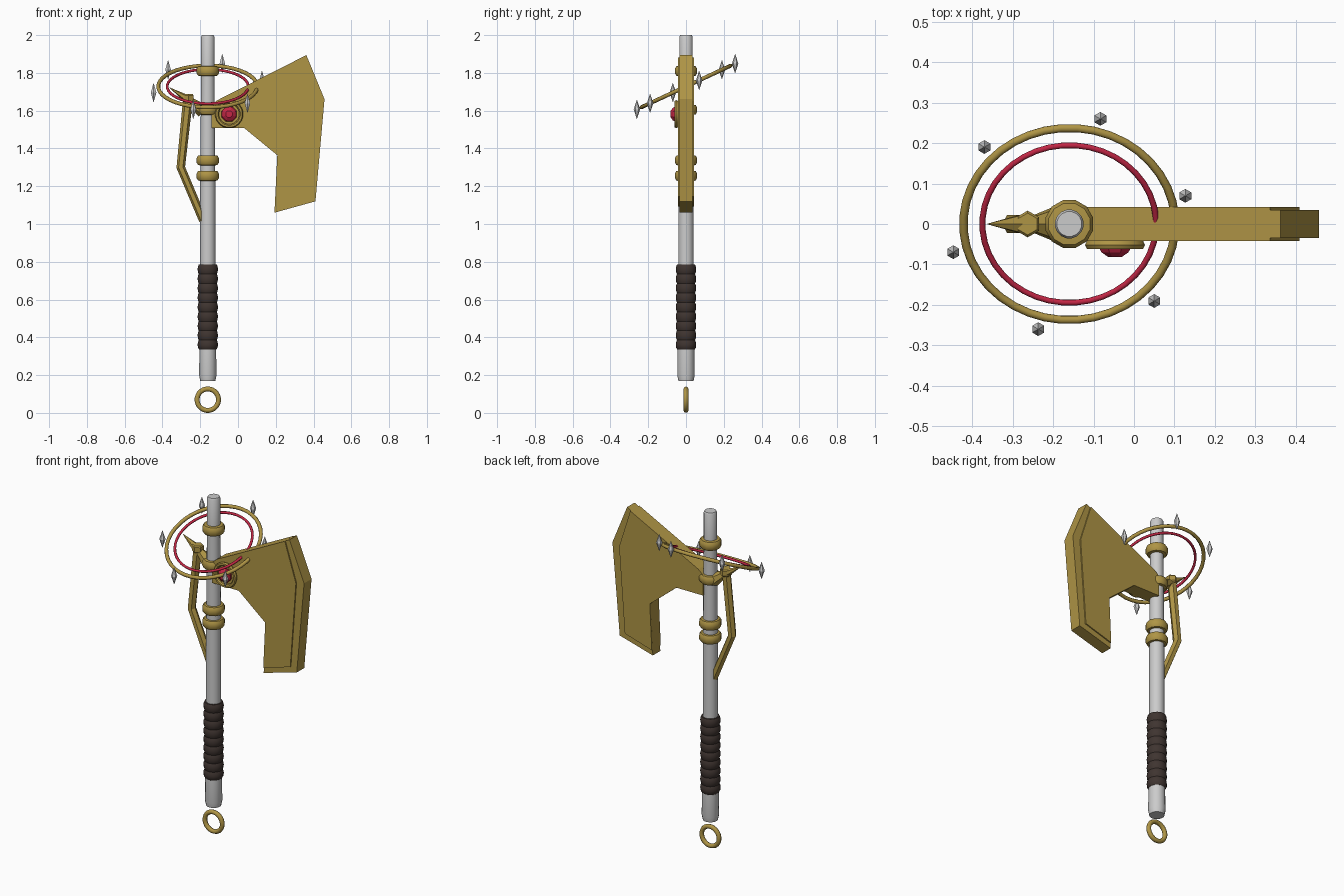
import bpy, bmesh, math
from math import sin, cos, pi, radians
from mathutils import Vector, Matrix

if "Cube" in bpy.data.objects:
    bpy.data.objects.remove(bpy.data.objects["Cube"])

AXIS_X = -0.16  # the shaft sits left of centre


def material(name, rgb):
    m = bpy.data.materials.new(name)
    m.diffuse_color = (*rgb, 1)
    m.use_nodes = True
    m.node_tree.nodes["Principled BSDF"].inputs["Base Color"].default_value = m.diffuse_color
    return m


GOLD = material("gold", (0.43, 0.30, 0.06))
RED = material("red", (0.55, 0.02, 0.06))
LEATHER = material("leather", (0.05, 0.035, 0.03))


def finish(name, bm, mat=None, smooth=None, loc=(0, 0, 0), rot=(0, 0, 0)):
    bmesh.ops.recalc_face_normals(bm, faces=bm.faces)
    me = bpy.data.meshes.new(name)
    bm.to_mesh(me)
    bm.free()
    if mat:
        me.materials.append(mat)
    if smooth:
        me.shade_smooth()
        me.set_sharp_from_angle(angle=radians(smooth))
    ob = bpy.data.objects.new(name, me)
    ob.location, ob.rotation_euler = loc, rot
    bpy.context.collection.objects.link(ob)
    return ob


def skin(bm, rings, closed=False):
    """Join rings of points with quads, capping the ends unless closed."""
    rings = [[bm.verts.new(p) for p in r] for r in rings]
    pairs = list(zip(rings, rings[1:]))
    if closed:
        pairs.append((rings[-1], rings[0]))
    for a, b in pairs:
        for i in range(len(a)):
            j = (i + 1) % len(a)
            bm.faces.new((a[i], a[j], b[j], b[i]))
    if not closed:
        bm.faces.new(rings[0])
        bm.faces.new(rings[-1])


def lathe(name, profile, sides, mat=None, closed=False, smooth=None, loc=(0, 0, 0), rot=(0, 0, 0)):
    """Revolve (radius, height) points about z."""
    bm = bmesh.new()
    skin(bm, [[(r * cos(2 * pi * (i + .5) / sides), r * sin(2 * pi * (i + .5) / sides), z)
               for i in range(sides)] for r, z in profile], closed)
    return finish(name, bm, mat, smooth, loc, rot)


def hoop(name, major, minor, mat, sides=40, tube=8, **kw):
    prof = [(major + minor * cos(2 * pi * i / tube), minor * sin(2 * pi * i / tube))
            for i in range(tube)]
    return lathe(name, prof, sides, mat, closed=True, smooth=50, **kw)


def rod(name, path, mat, sides=6):
    """Tapering bar in the xz plane; path entries are x, z, in-plane radius, y radius."""
    pts = [Vector((p[0], 0, p[1])) for p in path]
    rings = []
    for k, (_, _, ra, rb) in enumerate(path):
        d = (pts[min(k + 1, len(pts) - 1)] - pts[max(k - 1, 0)]).normalized()
        side = Vector((-d.z, 0, d.x))
        rings.append([pts[k] + side * ra * cos(2 * pi * i / sides)
                      + Vector((0, rb * sin(2 * pi * i / sides), 0)) for i in range(sides)])
    bm = bmesh.new()
    skin(bm, rings)
    return finish(name, bm, mat)


def slab(name, outline, half, mat):
    """Extrude an xz outline symmetrically along y."""
    bm = bmesh.new()
    skin(bm, [[(x, y, z) for x, z in outline] for y in (-half, half)])
    return finish(name, bm, mat)


# Shaft and ridged grip
lathe("shaft", [(.041, .17), (.047, .20), (.045, .335), (.041, .785), (.041, 1.2),
                (.036, 1.8), (.036, 1.99), (.031, 2.0)], 16, smooth=40, loc=(AXIS_X, 0, 0))
ridges = 9
step = .45 / ridges
grip = [(.046, .335)]
for k in range(ridges):
    z = .335 + k * step
    grip += [(.053, z + .2 * step), (.055, z + .5 * step), (.053, z + .8 * step), (.049, z + step)]
lathe("grip", grip, 16, LEATHER, smooth=40, loc=(AXIS_X, 0, 0))

# Pommel ring
hoop("pommel_ring", .057, .013, GOLD, sides=24, loc=(AXIS_X, 0, .07), rot=(pi / 2, 0, 0))

# Barrel collars on the shaft
for k, z in enumerate((1.255, 1.337, 1.605, 1.81)):
    lathe(f"collar_{k + 1}", [(.038, -.027), (.053, -.025), (.061, -.012), (.061, .012),
                              (.053, .025), (.034, .027)], 12, GOLD, smooth=35, loc=(AXIS_X, 0, z))

# Axe blade: cutting-edge slab with a raised plate on both faces
slab("blade_edge", [(-.14, 1.507), (.034, 1.507), (.208, 1.364), (.193, 1.06), (.41, 1.12),
                    (.458, 1.661), (.362, 1.894), (-.11, 1.655), (-.14, 1.63)], .035, GOLD)
slab("blade_plate", [(-.14, 1.507), (.034, 1.507), (.208, 1.364), (.195, 1.092), (.372, 1.145),
                     (.409, 1.651), (.336, 1.881), (-.11, 1.655), (-.14, 1.63)], .042, GOLD)

# Front medallion with faceted gem
medal = dict(loc=(-.047, 0, 1.582), rot=(pi / 2, 0, 0))
lathe("medallion_ring", [(.054, .041), (.070, .041), (.075, .052), (.070, .062),
                         (.060, .062), (.054, .055)], 20, GOLD, closed=True, smooth=35, **medal)
lathe("gem", [(.036, .038), (.043, .058), (.036, .070), (.019, .081)], 8, RED, **medal)

# Tilted halo: outer and inner hoops
tilt, halo_z = radians(25), 1.728
hoop("outer_halo", .262, .0105, GOLD, loc=(AXIS_X, 0, halo_z), rot=(tilt, 0, 0))
hoop("inner_halo", .215, .0075, RED, loc=(AXIS_X, 0, halo_z), rot=(tilt, 0, 0))

# Upright crystal spikes around the halo
turn = Matrix.Rotation(tilt, 3, 'X')
for k in range(6):
    a = radians(15 + 60 * k)
    p = turn @ Vector((.297 * cos(a), .297 * sin(a), 0))
    lathe(f"halo_spike_{k + 1}", [(.0008, -.05), (.017, 0), (.0008, .05)], 6,
          loc=(AXIS_X + p.x, p.y, halo_z + p.z))

# Back spike, its bracket and the bent guard
rod("back_spike", [(-.362, 1.722, .001, .001), (-.285, 1.672, .018, .024),
                   (-.245, 1.645, .022, .024), (-.185, 1.598, .038, .05)], GOLD)
lathe("guard_joint", [(.027, -.021), (.033, -.014), (.033, .014), (.027, .021)], 6, GOLD,
      loc=(-.263, 0, 1.666))
rod("guard", [(-.265, 1.66, .026, .025), (-.303, 1.30, .023, .025),
              (-.185, 1.02, .022, .025)], GOLD)
